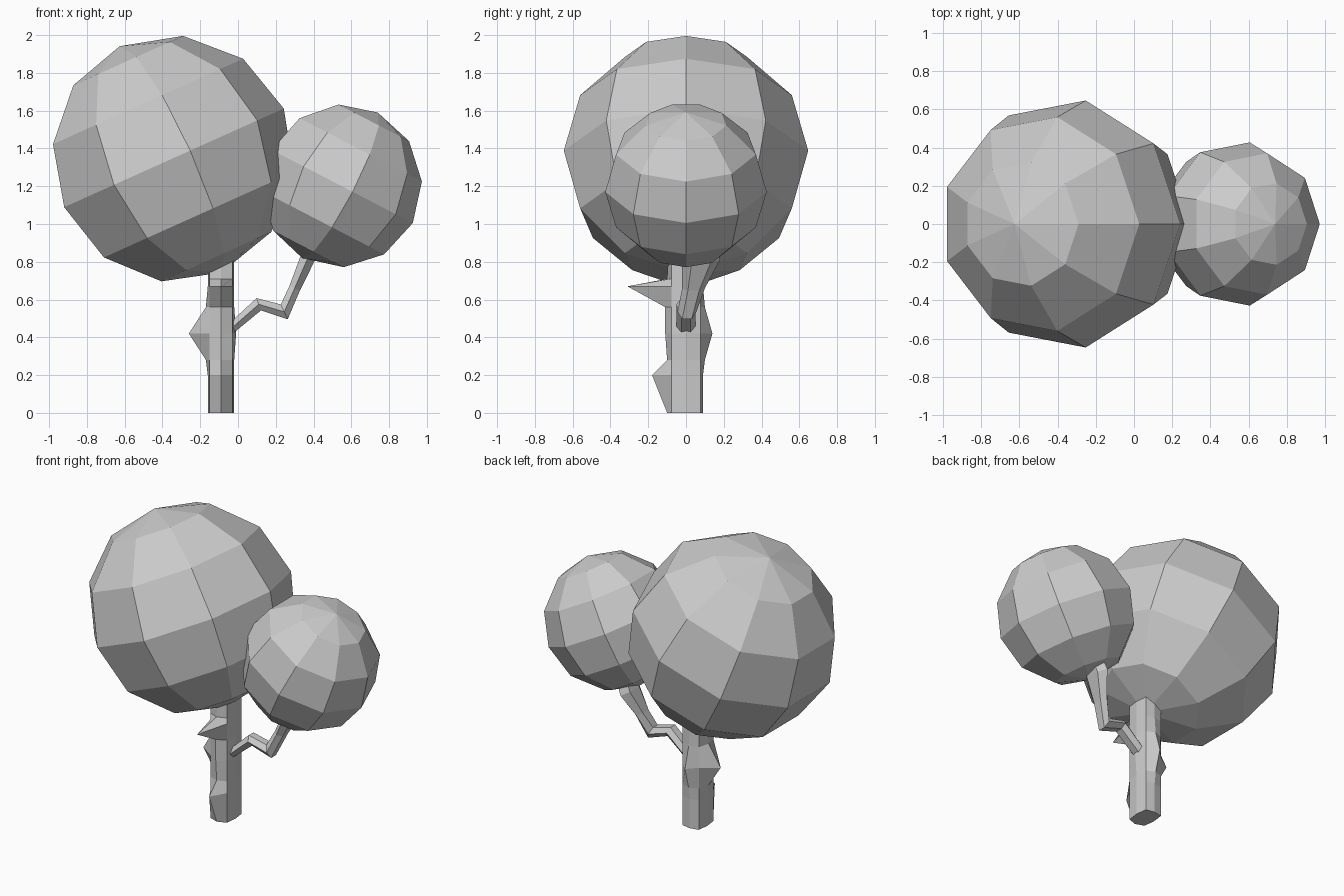
import bpy, bmesh
from math import sin, cos, pi, radians
from mathutils import Vector, Matrix

if "Cube" in bpy.data.objects:
    bpy.data.objects.remove(bpy.data.objects["Cube"])


def make_object(name, bm):
    bmesh.ops.recalc_face_normals(bm, faces=bm.faces[:])
    mesh = bpy.data.meshes.new(name)
    bm.to_mesh(mesh)
    bm.free()
    obj = bpy.data.objects.new(name, mesh)
    bpy.context.collection.objects.link(obj)
    return obj


def skin(bm, rings):
    """Join rings of points with quads."""
    loops = [[bm.verts.new(p) for p in ring] for ring in rings]
    n = len(loops[0])
    for a, b in zip(loops, loops[1:]):
        for i in range(n):
            j = (i + 1) % n
            bm.faces.new((a[i], a[j], b[j], b[i]))
    return loops


def foliage(name, centre, radius, tilt, sides=9, bands=6):
    """Low-poly ball with a seam on +x, its pole tilted in the xz plane."""
    bm = bmesh.new()
    rings = []
    for k in range(1, bands):
        a = pi * k / bands
        rings.append([(radius * sin(a) * cos(2 * pi * i / sides),
                       radius * sin(a) * sin(2 * pi * i / sides),
                       radius * cos(a)) for i in range(sides)])
    loops = skin(bm, rings)
    for loop, z in ((loops[0], radius), (loops[-1], -radius)):
        pole = bm.verts.new((0, 0, z))
        for i in range(sides):
            bm.faces.new((loop[i], loop[(i + 1) % sides], pole))
    bm.transform(Matrix.Translation(centre) @ Matrix.Rotation(radians(tilt), 4, 'Y'))
    return make_object(name, bm)


# Foliage balls
foliage("large_foliage", (-0.357, 0, 1.342), 0.657, -24.2)
foliage("small_foliage", (0.54, 0, 1.205), 0.434, 27.4)

# Trunk: octagon rings (z, right, back, left, front), knots pull single corners
trunk_rings = [
    (0.00, 0.07, 0.09, 0.07, 0.10),
    (0.20, 0.07, 0.09, 0.07, 0.18),
    (0.28, 0.07, 0.10, 0.08, 0.10),
    (0.42, 0.08, 0.14, 0.17, 0.11),
    (0.56, 0.07, 0.10, 0.08, 0.11),
    (0.67, 0.07, 0.09, 0.07, 0.31),
    (0.71, 0.07, 0.09, 0.07, 0.10),
    (1.00, 0.07, 0.09, 0.07, 0.09),
]
rings = []
for z, *reach in trunk_rings:
    ring = []
    for i in range(8):
        a = i * pi / 4
        if i % 2 == 0:
            r = reach[i // 2]
            ring.append((-0.09 + r * cos(a), r * sin(a), z))
        else:
            ring.append((-0.09 + 0.085 * cos(a), 0.11 * sin(a), z))
    rings.append(ring)
bm = bmesh.new()
loops = skin(bm, rings)
bm.faces.new(loops[0])
bm.faces.new(loops[-1])
make_object("trunk", bm)

# Side branch: (x, y, z, tilt of section, thickness, half width in y)
branch_path = [
    (-0.05, 0.00, 0.435, 40, 0.03, 0.05),
    (0.11, 0.00, 0.575, 20, 0.04, 0.05),
    (0.245, 0.005, 0.535, 25, 0.05, 0.05),
    (0.30, 0.04, 0.66, 66, 0.035, 0.06),
    (0.365, 0.08, 0.81, 66, 0.045, 0.10),
    (0.42, 0.08, 0.93, 66, 0.045, 0.08),
]
rings = []
for x, y, z, tilt, thick, wide in branch_path:
    n = Vector((-sin(radians(tilt)), 0, cos(radians(tilt))))
    rings.append([Vector((x, y, z)) + n * thick * sin(a) + Vector((0, wide * cos(a), 0))
                  for a in (i * pi / 3 for i in range(6))])
bm = bmesh.new()
loops = skin(bm, rings)
bm.faces.new(loops[0])
bm.faces.new(loops[-1])
make_object("side_branch", bm)
